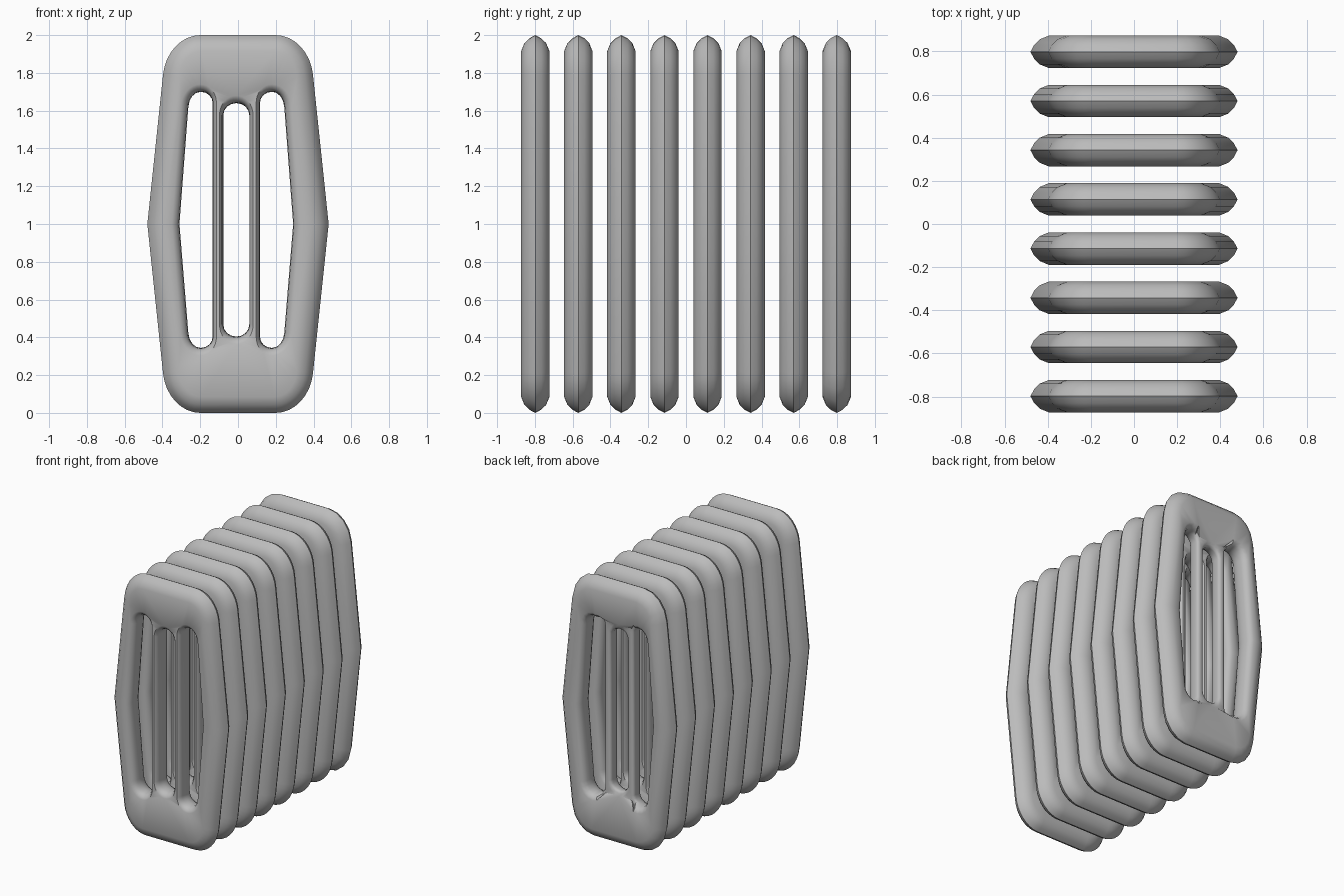
import bpy, bmesh
from mathutils import Vector

cube = bpy.data.objects.get("Cube")
if cube:
    bpy.data.objects.remove(cube, do_unlink=True)

COUNT, PITCH = 8, 0.228
SHIFT = -0.009                                  # slots sit slightly off centre
# Edge roundings: (inset, y) from the middle ridge to the flat face
RIM = [(0, 0), (0.017, 0.032), (0.043, 0.058), (0.085, 0.075)]
SLOT = [(0, 0), (0.004, 0.035), (0.016, 0.061), (0.04, 0.075)]

iron = bpy.data.materials.new("cast_grey")
iron.use_nodes = True
grey = (0.5, 0.5, 0.5, 1)
iron.diffuse_color = grey
iron.node_tree.nodes["Principled BSDF"].inputs["Base Color"].default_value = grey


def rounded(a, corner, b, n):
    """Points of a rounded corner from a to b."""
    a, c, b = Vector(a), Vector(corner), Vector(b)
    c1, c2 = a.lerp(c, 0.56), b.lerp(c, 0.56)
    pts = []
    for i in range(n + 1):
        t = i / n
        s = 1 - t
        pts.append(a * s**3 + c1 * 3 * s * s * t + c2 * 3 * s * t * t + b * t**3)
    return pts


def flipped(pts, axis, centre):
    """Mirrored copy in reverse order, which keeps the winding."""
    out = []
    for p in reversed(pts):
        q = p.copy()
        q[axis] = 2 * centre - q[axis]
        out.append(q)
    return out


def outer_outline(n):
    right_top = [Vector((0.48, 1))] + rounded((0.397, 1.79), (0.377, 2), (0.2, 2), n)
    top = right_top + flipped(right_top, 0, 0)
    return top + flipped(top, 1, 1)[1:-1]


def side_slot(n):
    top = [Vector((0.301, 1))]
    top += rounded((0.254, 1.62), (0.25, 1.7), (0.189, 1.7), n)
    top += rounded((0.189, 1.7), (0.125, 1.7), (0.125, 1.64), n)[1:]
    return top + flipped(top, 1, 1.022)[:-1]


def middle_slot(n):
    right = rounded((0.069, 1.575), (0.069, 1.64), (0, 1.64), n)
    top = right + flipped(right, 0, 0)[1:]
    return top + flipped(top, 1, 1.022)


def normals(pts):
    """Outward direction at each point of a counter-clockwise loop."""
    out = []
    for i, p in enumerate(pts):
        a = (p - pts[i - 1]).normalized()
        b = (pts[(i + 1) % len(pts)] - p).normalized()
        t = (a + b).normalized()
        out.append(Vector((t.y, -t.x)))
    return out


def build_section(name, n, recessed_back):
    bm = bmesh.new()
    side = side_slot(n)
    loops = [(outer_outline(n), RIM, -1, 0), (side, SLOT, 1, SHIFT),
             (middle_slot(n), SLOT, 1, SHIFT), (flipped(side, 0, 0), SLOT, 1, SHIFT)]
    caps = {-1: [], 1: []}
    for pts, profile, sign, shift in loops:
        dirs = normals(pts)
        ridge = [bm.verts.new((p.x + shift, 0, p.y)) for p in pts]
        for face in (-1, 1):
            prev = ridge
            for inset, y in profile[1:]:
                ring = []
                for p, d in zip(pts, dirs):
                    off = d * inset * sign
                    depth = y
                    if sign > 0:
                        # Narrow rounding along the two bars
                        toward_bar = abs(p.x) < 0.08 or d.x * p.x < 0
                        if toward_bar:
                            off.x *= 0.5
                        # Sunken bars on the open back
                        if recessed_back and face > 0 and abs(p.x) < 0.15:
                            depth *= 0.35
                    ring.append(bm.verts.new((p.x + off.x + shift, face * depth, p.y + off.y)))
                for i in range(len(ring)):
                    j = (i + 1) % len(ring)
                    bm.faces.new((prev[i], prev[j], ring[j], ring[i]))
                prev = ring
            for i in range(len(prev)):
                caps[face].append(bm.edges.get((prev[i - 1], prev[i])))
    # Flat faces around the slots
    for face, edges in caps.items():
        bmesh.ops.triangle_fill(bm, edges=edges, use_beauty=True, normal=(0, face, 0))
    bmesh.ops.recalc_face_normals(bm, faces=bm.faces)
    mesh = bpy.data.meshes.new(name)
    bm.to_mesh(mesh)
    bm.free()
    mesh.materials.append(iron)
    return mesh


def place(name, mesh, index):
    obj = bpy.data.objects.new(name, mesh)
    obj.location.y = (index - (COUNT - 1) / 2) * PITCH
    bpy.context.collection.objects.link(obj)
    return obj


# Row of identical radiator sections, closed by a section with an open back
section = build_section("radiator_section", 8, False)
rear = build_section("rear_section", 4, True)
parts = [place(f"radiator_section_{i + 1}", section, i) for i in range(COUNT - 1)]
parts.append(place("rear_section", rear, COUNT - 1))

bpy.ops.object.select_all(action="DESELECT")
for obj in (parts[0], parts[-1]):
    obj.select_set(True)
bpy.context.view_layer.objects.active = parts[0]
bpy.ops.object.shade_smooth_by_angle(angle=0.7)
